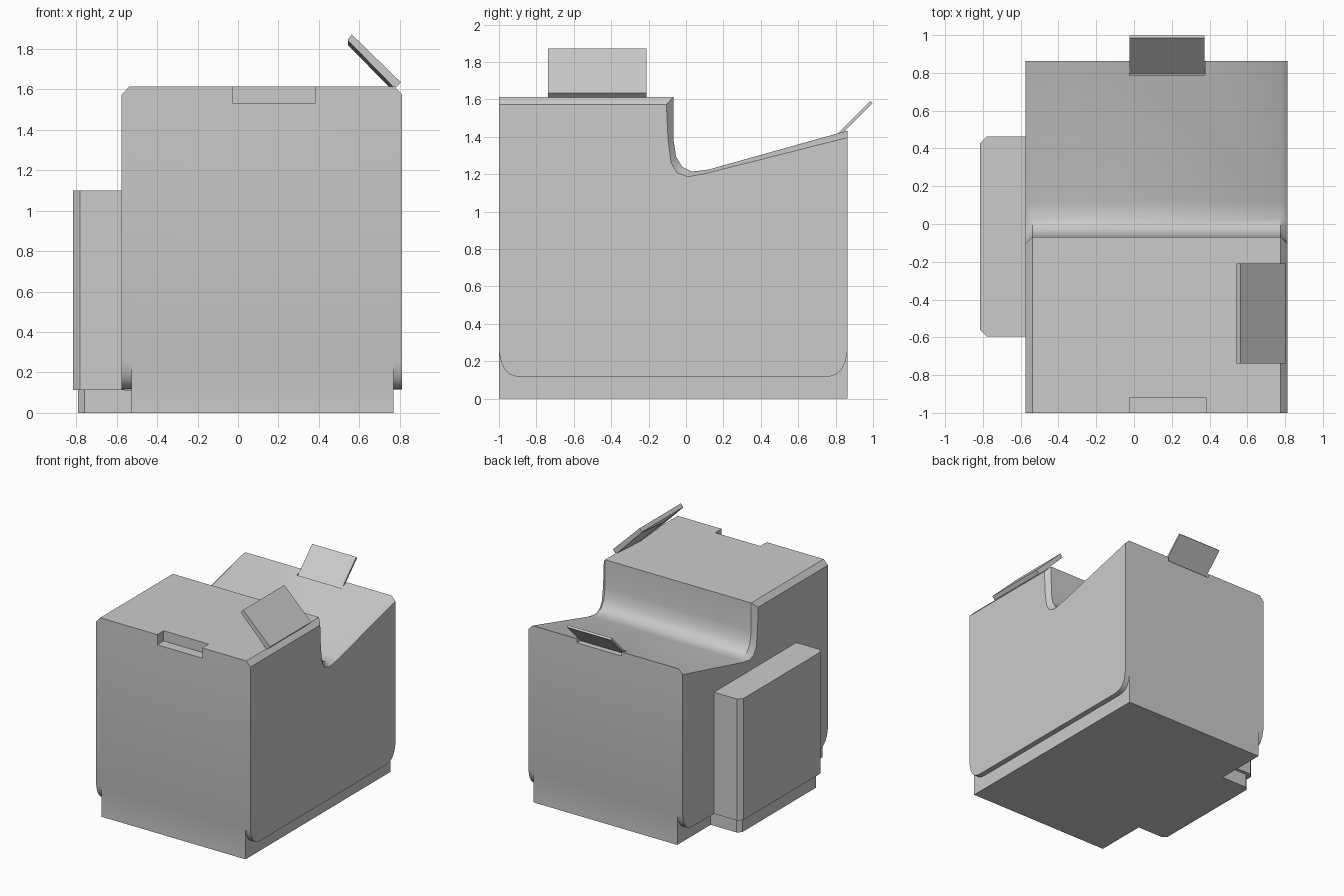
import bpy, bmesh, math

cube = bpy.data.objects.get("Cube")
if cube:
    bpy.data.objects.remove(cube, do_unlink=True)

# Single grey material
grey = bpy.data.materials.new("plain_grey")
grey.use_nodes = True
GREY = (0.6, 0.6, 0.6, 1.0)
grey.diffuse_color = GREY
grey.node_tree.nodes["Principled BSDF"].inputs["Base Color"].default_value = GREY


def loft(name, rings):
    """Skin a closed solid through rings holding equal numbers of points."""
    bm = bmesh.new()
    vs = [[bm.verts.new(p) for p in ring] for ring in rings]
    n = len(vs[0])
    for a, b in zip(vs, vs[1:]):
        for i in range(n):
            j = (i + 1) % n
            bm.faces.new((a[i], a[j], b[j], b[i]))
    bm.faces.new(vs[0][::-1])
    bm.faces.new(vs[-1])
    bmesh.ops.recalc_face_normals(bm, faces=bm.faces)
    me = bpy.data.meshes.new(name)
    bm.to_mesh(me)
    bm.free()
    me.materials.append(grey)
    ob = bpy.data.objects.new(name, me)
    bpy.context.collection.objects.link(ob)
    return ob


def activate(ob):
    bpy.ops.object.select_all(action='DESELECT')
    ob.select_set(True)
    bpy.context.view_layer.objects.active = ob


def along_x(profile, x):
    return [(x, y, z) for y, z in profile]


def along_z(outline, z):
    return [(x, y, z) for x, y in outline]


def box(name, x0, x1, y0, y1, z0, z1):
    o = [(x0, y0), (x1, y0), (x1, y1), (x0, y1)]
    return loft(name, [along_z(o, z0), along_z(o, z1)])


def cut(ob, cutter):
    cutter.hide_render = True
    activate(ob)
    m = ob.modifiers.new("cut", 'BOOLEAN')
    m.operation = 'DIFFERENCE'
    m.solver = 'EXACT'
    m.object = cutter
    bpy.ops.object.modifier_apply(modifier=m.name)
    bpy.data.objects.remove(cutter, do_unlink=True)


# Main body: stepped side profile with chamfered upper edges
feet = [(0.863, 0), (-1, 0)]
upper = feet + [(-1, 1.613), (-0.068, 1.613), (-0.067, 1.385), (-0.053, 1.294),
                (-0.02, 1.24), (0.03, 1.214), (0.12, 1.225), (0.863, 1.433)]
lower = feet + [(-1, 1.573), (-0.105, 1.573), (-0.096, 1.385), (-0.08, 1.262),
                (-0.048, 1.208), (0.01, 1.187), (0.1, 1.203), (0.863, 1.396)]
body = loft("body", [along_x(lower, -0.575), along_x(upper, -0.538),
                     along_x(upper, 0.775), along_x(lower, 0.812)])

# Undercut below the rounded side panels
corner = [(0, 0.25), (0.012, 0.195), (0.032, 0.155), (0.06, 0.13), (0.095, 0.118), (0.13, 0.115)]
under = ([(-1.1, -0.1), (-1.1, 0.25)] + [(-1 + d, z) for d, z in corner]
         + [(0.863 - d, z) for d, z in reversed(corner)] + [(1.0, 0.25), (1.0, -0.1)])
for x0, x1 in ((-0.8, -0.526), (0.768, 1.0)):
    cut(body, loft("undercut_cutter", [along_x(under, x0), along_x(under, x1)]))

# Front handle notch and rear hinge notch
cut(body, box("front_notch_cutter", -0.025, 0.38, -1.2, -0.918, 1.53, 1.8))
cut(body, box("rear_notch_cutter", -0.025, 0.375, 0.79, 1.0, 1.40, 1.6))


# Side box with chamfered outer corners, on a slightly smaller plinth
def side_outline(xo, xi, y0, y1, c):
    return [(xi, y0), (xi, y1), (xo + c, y1), (xo, y1 - c), (xo, y0 + c), (xo + c, y0)]


outline = side_outline(-0.815, -0.56, -0.595, 0.462, 0.034)
side_box = loft("side_box", [along_z(outline, 0.113), along_z(outline, 1.10)])
outline = side_outline(-0.79, -0.5, -0.57, 0.435, 0.03)
side_plinth = loft("side_plinth", [along_z(outline, 0), along_z(outline, 0.113)])


# Open side flap, its underside thicker in the middle
def flap_ring(y, d):
    pts = [(0.563, 1.871), (0.805, 1.635), (0.78, 1.61), (0.775 - d, 1.608),
           (0.543, 1.845 - d), (0.543, 1.846)]
    return [(x, y, z) for x, z in pts]


side_flap = loft("side_flap", [flap_ring(-0.738, 0.003), flap_ring(-0.474, 0.025),
                               flap_ring(-0.21, 0.003)])

# Open rear flap, a thin plate leaning backwards
lean = [(0.793, 1.40), (0.985, 1.592), (0.997, 1.58), (0.817, 1.40)]
rear_flap = loft("rear_flap", [along_x(lean, -0.023), along_x(lean, 0.373)])

for ob in (body, side_box, side_plinth, side_flap, rear_flap):
    activate(ob)
    bpy.ops.object.shade_smooth_by_angle(angle=math.radians(38 if ob is body else 5))
